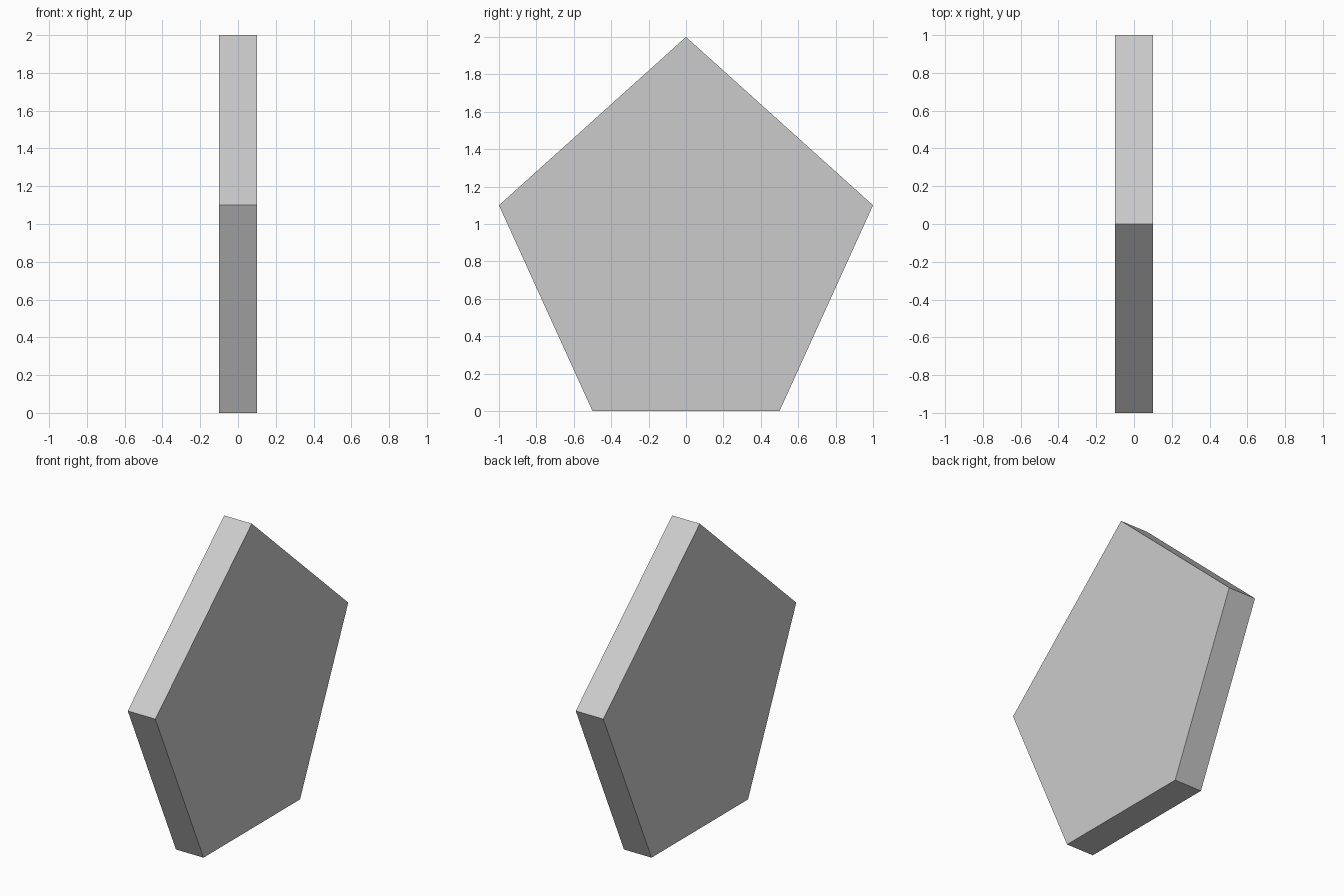
import bpy, bmesh, random
from mathutils import Vector

if "Cube" in bpy.data.objects:
    bpy.data.objects.remove(bpy.data.objects["Cube"])

random.seed(4)
HALF = 0.1
PENTAGON = [(-0.5, 0), (0.5, 0), (1, 1.1), (0, 2), (-1, 1.1)]

# Shard centres (y, z) for the layer behind each large face
RIGHT_LAYER = [
    (0, 1.97), (-.13, 1.88), (.13, 1.72), (-.12, 1.58), (-.42, 1.5), (.38, 1.5),
    (.69, 1.31), (.67, 1.19), (.66, 1.05), (.87, 1.14), (.4, 1.17), (0, 1.24),
    (-.26, 1.06), (.12, 1.03), (.34, 1.02), (-.47, 1.0), (-.75, 1.2), (-.72, .84),
    (-.64, .57), (-.38, .6), (-.14, .75), (.04, .76), (.17, .75), (.31, .77),
    (.47, .78), (.72, .68), (.27, .52), (0, .6), (-.05, .44), (-.45, .22),
    (-.17, .2), (.04, .14), (.15, .1), (.28, .16), (.5, .22)]
LEFT_LAYER = [
    (-.16, 1.73), (-.52, 1.42), (-.78, 1.13), (-.36, 1.16), (-.68, .8), (-.36, .63),
    (-.42, .21), (0, .74), (.2, .93), (.42, 1.23), (.18, 1.33), (.26, 1.66),
    (.62, 1.27), (.88, 1.07), (.62, .94), (.78, .74), (.6, .48), (.5, .17),
    (.26, .47), (.1, .11), (-.12, .26)]


def make_slab():
    """Whole pentagonal slab as a bmesh."""
    bm = bmesh.new()
    face = bm.faces.new([bm.verts.new((-HALF, y, z)) for y, z in PENTAGON])
    ext = bmesh.ops.extrude_face_region(bm, geom=[face], use_keep_orig=True)
    verts = [g for g in ext["geom"] if isinstance(g, bmesh.types.BMVert)]
    bmesh.ops.translate(bm, verts=verts, vec=(2 * HALF, 0, 0))
    bmesh.ops.recalc_face_normals(bm, faces=bm.faces[:])
    return bm


def cut(bm, point, normal):
    """Remove everything past a plane and cap the opening."""
    geom = bm.verts[:] + bm.edges[:] + bm.faces[:]
    bmesh.ops.bisect_plane(bm, geom=geom, dist=1e-6, plane_co=point,
                           plane_no=normal, clear_outer=True)
    rim = [e for e in bm.edges if e.is_boundary]
    if rim:
        bmesh.ops.holes_fill(bm, edges=rim, sides=0)


seeds = [Vector((s * random.uniform(.045, .06), y, z))
         for s, layer in ((1, RIGHT_LAYER), (-1, LEFT_LAYER)) for y, z in layer]

# Fracture the slab: each shard is the region closest to its own centre
for i, seed in enumerate(seeds):
    bm = make_slab()
    for other in sorted(seeds, key=lambda s: (s - seed).length)[1:]:
        cut(bm, (seed + other) / 2, (other - seed).normalized())
    bmesh.ops.recalc_face_normals(bm, faces=bm.faces[:])
    mesh = bpy.data.meshes.new(f"slab_shard_{i + 1:02d}")
    bm.to_mesh(mesh)
    bm.free()
    bpy.context.collection.objects.link(bpy.data.objects.new(mesh.name, mesh))
